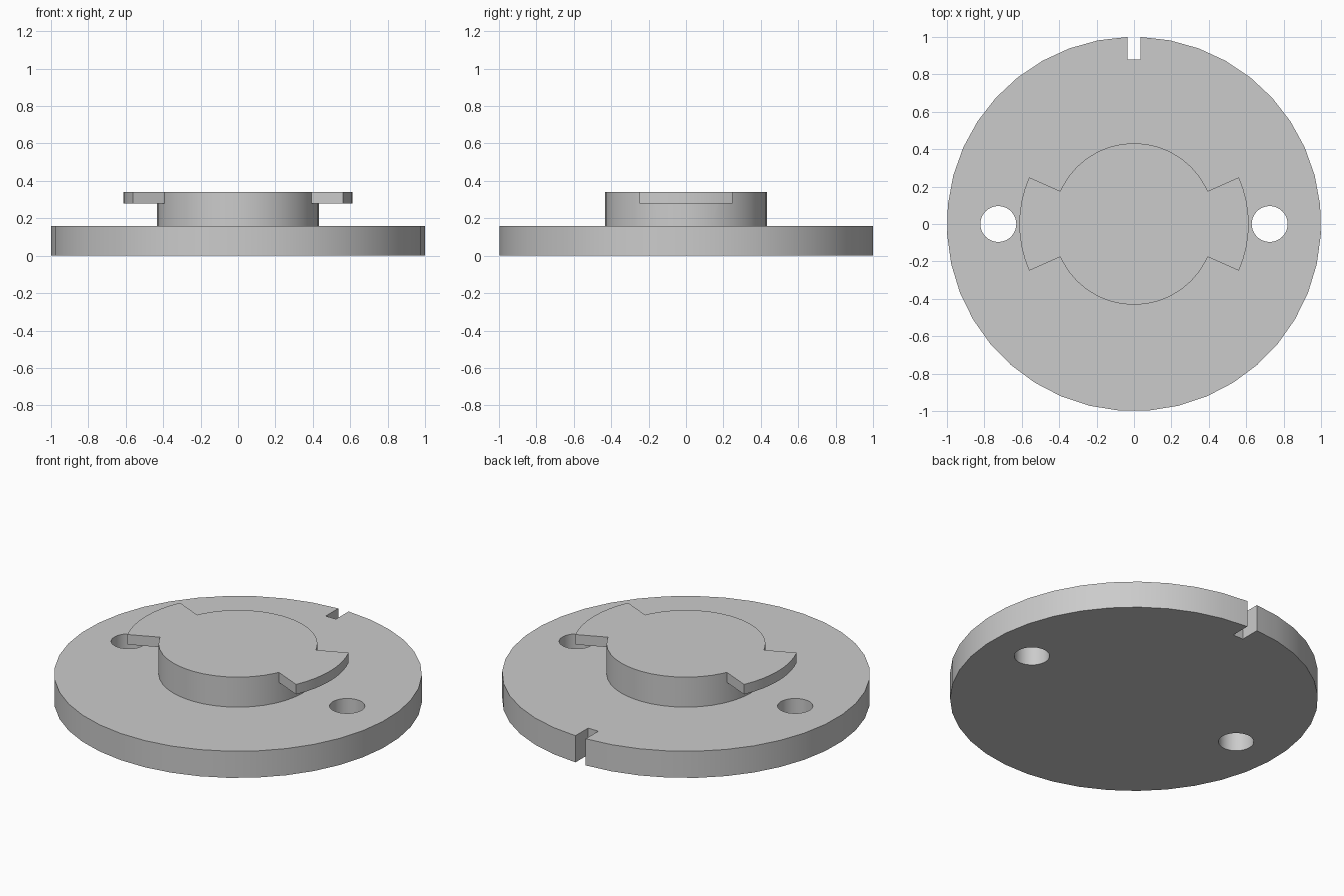
import bpy
import bmesh
from math import sin, cos, pi, radians, asin

if "Cube" in bpy.data.objects:
    bpy.data.objects.remove(bpy.data.objects["Cube"])

grey = bpy.data.materials.new("plain grey")
grey.use_nodes = True
colour = (0.6, 0.6, 0.6, 1)
grey.diffuse_color = colour
grey.node_tree.nodes["Principled BSDF"].inputs["Base Color"].default_value = colour


def arc(radius, start, end, steps):
    """Points on an arc, counter-clockwise, both ends included."""
    angles = [start + (end - start) * i / steps for i in range(steps + 1)]
    return [(radius * cos(a), radius * sin(a)) for a in angles]


def prism(name, outline, bottom, top):
    """Extrude a flat outline between two heights."""
    bm = bmesh.new()
    face = bm.faces.new([bm.verts.new((x, y, bottom)) for x, y in outline])
    out = bmesh.ops.extrude_face_region(bm, geom=[face])
    for v in out["geom"]:
        if isinstance(v, bmesh.types.BMVert):
            v.co.z = top
    bmesh.ops.recalc_face_normals(bm, faces=bm.faces)
    mesh = bpy.data.meshes.new(name)
    bm.to_mesh(mesh)
    bm.free()
    mesh.materials.append(grey)
    obj = bpy.data.objects.new(name, mesh)
    bpy.context.collection.objects.link(obj)
    return obj


def combine(target, tool, operation):
    """Boolean the tool into the target, then discard the tool."""
    mod = target.modifiers.new(operation.lower(), "BOOLEAN")
    mod.operation, mod.object, mod.solver = operation, tool, "EXACT"
    bpy.context.view_layer.objects.active = target
    bpy.ops.object.modifier_apply(modifier=mod.name)
    bpy.data.objects.remove(tool)


def circle(radius, steps, cx=0):
    return [(x + cx, y) for x, y in arc(radius, 0, 2 * pi, steps)[:-1]]


# Base disc with the rear locating slot in its outline
slot, slot_end = 0.034, 0.88
half = asin(slot)
rim = arc(1, pi / 2 + half, 2.5 * pi - half, 39)
base = prism("base_disc", rim + [(slot, slot_end), (-slot, slot_end)], 0, 0.16)

# Two through holes
for x in (-0.725, 0.725):
    combine(base, prism("hole_cutter", circle(0.096, 32, x), -0.1, 0.3), "DIFFERENCE")

# Raised boss with a locking lug on each side
boss = prism("locking_boss", circle(0.432, 40), 0.16, 0.34)
spread = radians(24)
for middle in (0, pi):
    a, b = middle - spread, middle + spread
    wedge = arc(0.613, a, b, 8) + arc(0.3, b, a, 4)
    combine(boss, prism("lug", wedge, 0.28, 0.34), "UNION")

# Smooth the round walls, keep the edges crisp
for obj in (base, boss):
    bpy.ops.object.select_all(action="DESELECT")
    obj.select_set(True)
    bpy.context.view_layer.objects.active = obj
    bpy.ops.object.shade_smooth_by_angle(angle=radians(30))
